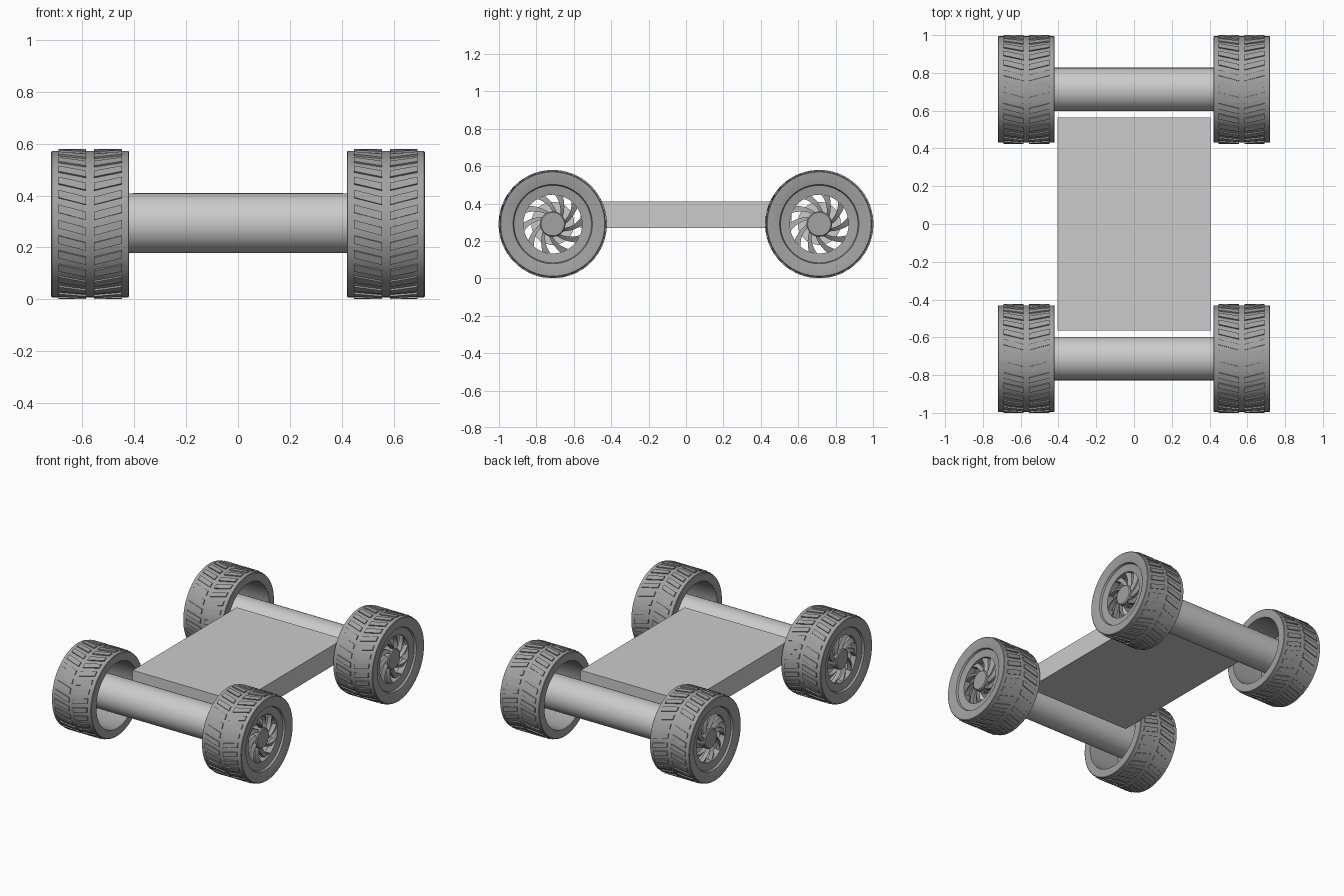
import bpy, bmesh, math
from math import cos, sin, pi, tau

if "Cube" in bpy.data.objects:
    bpy.data.objects.remove(bpy.data.objects["Cube"])

WHEEL_X, WHEEL_Y, WHEEL_Z = 0.57, 0.7125, 0.29


def material(name, v):
    m = bpy.data.materials.new(name)
    m.diffuse_color = (v, v, v, 1)
    m.use_nodes = True
    m.node_tree.nodes["Principled BSDF"].inputs["Base Color"].default_value = m.diffuse_color
    return m


light = material("light grey", 0.6)
dark = material("mid grey", 0.36)


def polar(x, r, a):
    return (x, r * cos(a), r * sin(a))


def finish(bm, name, mat, loc):
    bmesh.ops.recalc_face_normals(bm, faces=bm.faces[:])
    me = bpy.data.meshes.new(name)
    bm.to_mesh(me)
    bm.free()
    me.materials.append(mat)
    ob = bpy.data.objects.new(name, me)
    bpy.context.collection.objects.link(ob)
    ob.location = loc
    bpy.ops.object.select_all(action='DESELECT')
    ob.select_set(True)
    bpy.context.view_layer.objects.active = ob
    bpy.ops.object.shade_smooth_by_angle(angle=math.radians(25))
    return ob


def lathe(bm, profile, n=72, closed=True):
    """Revolve (x, r) points about the x axis; open profiles get end caps."""
    rings = [[bm.verts.new(polar(x, r, tau * i / n)) for i in range(n)] for x, r in profile]
    pairs = list(zip(rings, rings[1:]))
    if closed:
        pairs.append((rings[-1], rings[0]))
    else:
        bm.faces.new(rings[0])
        bm.faces.new(rings[-1])
    for a, b in pairs:
        for i in range(n):
            j = (i + 1) % n
            bm.faces.new((a[i], a[j], b[j], b[i]))


def loft(bm, sections):
    """Join four-point sections into a closed bar."""
    vs = [[bm.verts.new(p) for p in s] for s in sections]
    bm.faces.new(vs[0])
    bm.faces.new(vs[-1])
    for a, b in zip(vs, vs[1:]):
        for i in range(4):
            j = (i + 1) % 4
            bm.faces.new((a[i], a[j], b[j], b[i]))


def wheel(label, s, y):
    loc = (s * WHEEL_X, y, WHEEL_Z)

    # tyre and rim, open on the inner side
    bm = bmesh.new()
    prof = [(-0.15, 0.225), (-0.15, 0.278), (-0.147, 0.282), (0.147, 0.282),
            (0.15, 0.278), (0.15, 0.265), (0.138, 0.212), (0.125, 0.207),
            (0.118, 0.157), (0.075, 0.157), (0.075, 0.215)]
    lathe(bm, [(s * x, r) for x, r in prof])
    finish(bm, label + "_tyre", dark, loc)

    # chevron tread bars in two rows
    bm = bmesh.new()
    n, half, slant = 30, 0.055, 0.10
    for i in range(n):
        for side in (-1, 1):
            secs = []
            for x, shift in ((0.015, slant), (0.122, 0.0)):
                a = tau * i / n + shift
                secs.append([polar(side * x, 0.277, a - half), polar(side * x, 0.277, a + half),
                             polar(side * x, 0.2895, a + half), polar(side * x, 0.2895, a - half)])
            loft(bm, secs)
    finish(bm, label + "_tread", dark, loc)

    # swirled spokes, tilted like fan blades
    bm = bmesh.new()
    for i in range(10):
        secs = []
        for k in range(7):
            t = k / 6
            r = 0.055 + 0.107 * t
            a = tau * i / 10 + 0.75 * t ** 0.7
            h = (0.010 + 0.014 * t * t) / r
            tilt = 0.012
            secs.append([polar(s * (0.112 - tilt), r, a - h), polar(s * (0.112 + tilt * 0.3), r, a + h),
                         polar(s * 0.085, r, a + h), polar(s * (0.085 - tilt), r, a - h)])
        loft(bm, secs)
    finish(bm, label + "_spokes", dark, loc)

    # hub cap
    bm = bmesh.new()
    lathe(bm, [(s * 0.03, 0.068), (s * 0.114, 0.068), (s * 0.12, 0.062)], 48, False)
    finish(bm, label + "_hub", dark, loc)


for end, y in (("front", -WHEEL_Y), ("rear", WHEEL_Y)):
    for side, s in (("left", -1), ("right", 1)):
        wheel(f"{end}_{side}", s, y)
    # axle tube running into both wheels
    bm = bmesh.new()
    lathe(bm, [(-0.62, 0.115), (0.62, 0.115)], 64, False)
    finish(bm, end + "_axle", light, (0, y, 0.294))

# flat chassis plate
bm = bmesh.new()
bmesh.ops.create_cube(bm, size=1)
bmesh.ops.scale(bm, vec=(0.81, 1.13, 0.14), verts=bm.verts[:])
finish(bm, "chassis_plate", light, (0, 0, 0.34))
